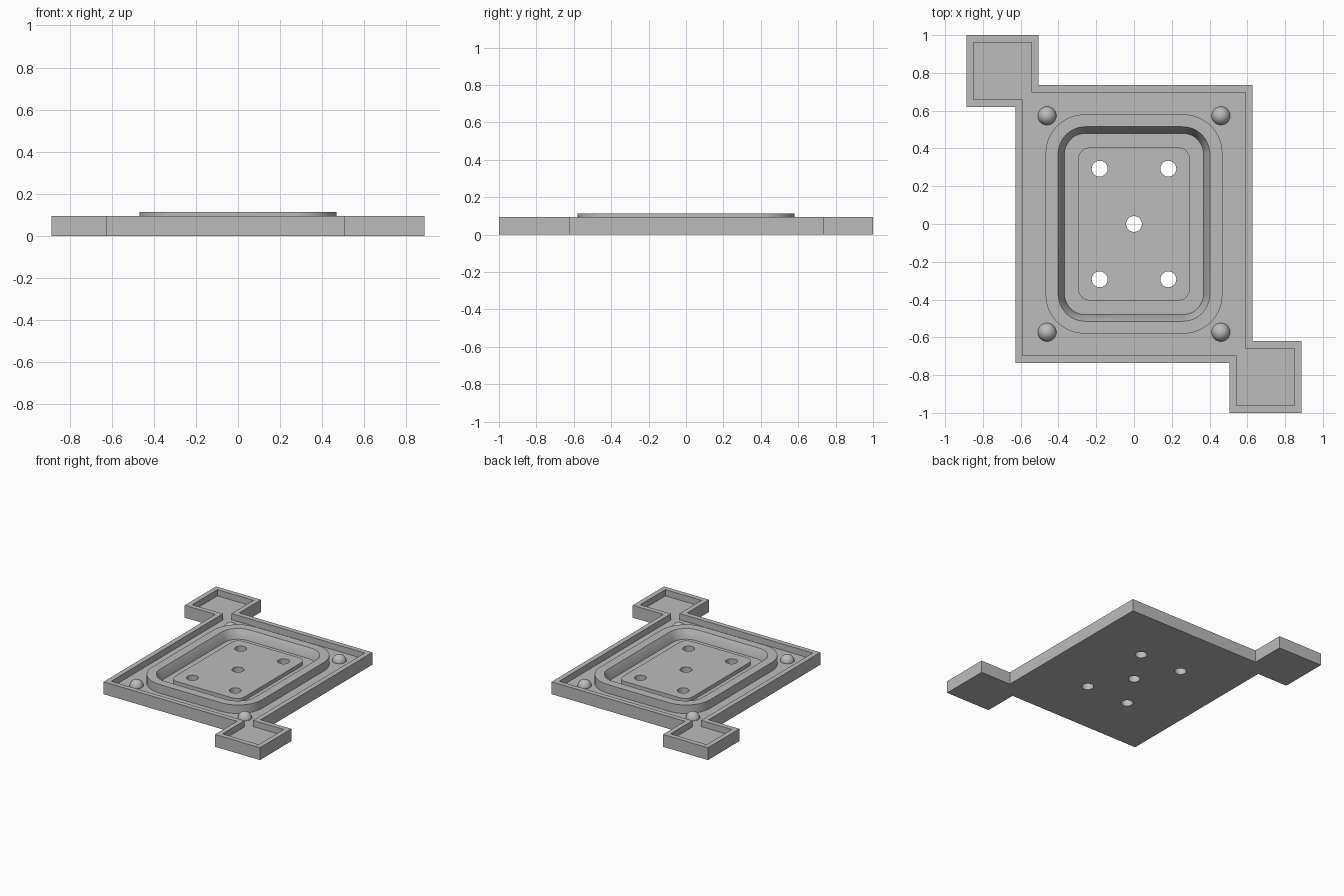
import bpy, bmesh
from math import cos, sin, pi, radians
from mathutils import Vector

cube = bpy.data.objects.get("Cube")
if cube:
    bpy.data.objects.remove(cube, do_unlink=True)

WALL_TOP, FLOOR, PAD_TOP, RING_TOP = 0.095, 0.047, 0.076, 0.113
WALL = 0.038

grey = bpy.data.materials.new("plain grey")
grey.use_nodes = True
colour = (0.5, 0.5, 0.5, 1)
grey.diffuse_color = colour
grey.node_tree.nodes["Principled BSDF"].inputs["Base Color"].default_value = colour


def finish(name, bm, smooth=False):
    bmesh.ops.recalc_face_normals(bm, faces=bm.faces[:])
    mesh = bpy.data.meshes.new(name)
    bm.to_mesh(mesh)
    bm.free()
    obj = bpy.data.objects.new(name, mesh)
    bpy.context.collection.objects.link(obj)
    mesh.materials.append(grey)
    if smooth:
        bpy.ops.object.select_all(action='DESELECT')
        obj.select_set(True)
        bpy.context.view_layer.objects.active = obj
        bpy.ops.object.shade_smooth_by_angle(angle=radians(30))
    return obj


def stack(name, sections, closed=False, smooth=False):
    """Skin a series of (outline, height) sections; cap the ends or join them."""
    bm = bmesh.new()
    rings = [[bm.verts.new((x, y, z)) for x, y in pts] for pts, z in sections]
    pairs = list(zip(rings, rings[1:]))
    if closed:
        pairs.append((rings[-1], rings[0]))
    else:
        bm.faces.new(rings[0])
        bm.faces.new(rings[-1])
    for a, b in pairs:
        for i in range(len(a)):
            j = (i + 1) % len(a)
            bm.faces.new((a[i], a[j], b[j], b[i]))
    return finish(name, bm, smooth)


def rounded(hx, hy, r, steps=12):
    pts = []
    for k, (sx, sy) in enumerate(((1, 1), (-1, 1), (-1, -1), (1, -1))):
        for i in range(steps + 1):
            a = (k + i / steps) * pi / 2
            pts.append((sx * (hx - r) + r * cos(a), sy * (hy - r) + r * sin(a)))
    return pts


def inset(pts, t):
    """Move every edge of a clockwise right-angled outline inward."""
    out = []
    for i, p in enumerate(pts):
        p = Vector(p)
        d1 = (p - Vector(pts[i - 1])).normalized()
        d2 = (Vector(pts[(i + 1) % len(pts)]) - p).normalized()
        d = d1 + d2
        out.append((p.x + t * d.y, p.y - t * d.x))
    return out


# Tray with two diagonal corner tabs and a raised rim
half = [(-0.627, -0.735), (-0.627, 0.62), (-0.887, 0.62),
        (-0.887, 1.0), (-0.505, 1.0), (-0.505, 0.735)]
outline = half + [(-x, -y) for x, y in half]
inner = inset(outline, WALL)
tray = stack("tray", [(outline, 0), (outline, WALL_TOP),
                      (inner, WALL_TOP), (inner, FLOOR)])

# Raised ring with a sloping inner wall
outer = rounded(0.468, 0.58, 0.205)
stack("raised_ring", [(outer, FLOOR - 0.01), (outer, RING_TOP),
                      (rounded(0.402, 0.515, 0.145), RING_TOP),
                      (rounded(0.368, 0.48, 0.11), FLOOR),
                      (rounded(0.368, 0.48, 0.11), FLOOR - 0.01)],
      closed=True, smooth=True)

# Centre pad
pad_shape = rounded(0.295, 0.405, 0.06)
pad = stack("centre_pad", [(pad_shape, FLOOR), (pad_shape, PAD_TOP)], smooth=True)

# Five holes through pad and tray
bm = bmesh.new()
for x, y in [(0, 0)] + [(sx * 0.182, sy * 0.293) for sx in (-1, 1) for sy in (-1, 1)]:
    made = bmesh.ops.create_cone(bm, cap_ends=True, segments=40,
                                 radius1=0.042, radius2=0.042, depth=0.5)
    bmesh.ops.translate(bm, verts=made["verts"], vec=(x, y, 0))
cutter = finish("hole_cutter", bm)
cutter.hide_render = True
for obj in (tray, pad):
    mod = obj.modifiers.new("holes", 'BOOLEAN')
    mod.operation = 'DIFFERENCE'
    mod.solver = 'EXACT'
    mod.object = cutter
    bpy.context.view_layer.objects.active = obj
    bpy.ops.object.modifier_apply(modifier=mod.name)
bpy.data.objects.remove(cutter, do_unlink=True)

# Domed studs at the four corners
for sx, side in ((-1, "right"), (1, "left")):
    for sy, end in ((-1, "front"), (1, "back")):
        bm = bmesh.new()
        bmesh.ops.create_uvsphere(bm, u_segments=32, v_segments=16, radius=0.049)
        bmesh.ops.bisect_plane(bm, geom=bm.verts[:] + bm.edges[:] + bm.faces[:],
                               plane_co=(0, 0, -0.005), plane_no=(0, 0, -1),
                               clear_outer=True)
        bmesh.ops.translate(bm, verts=bm.verts[:], vec=(sx * 0.46, sy * 0.573, FLOOR))
        finish(f"{end}_{side}_stud", bm, smooth=True)
